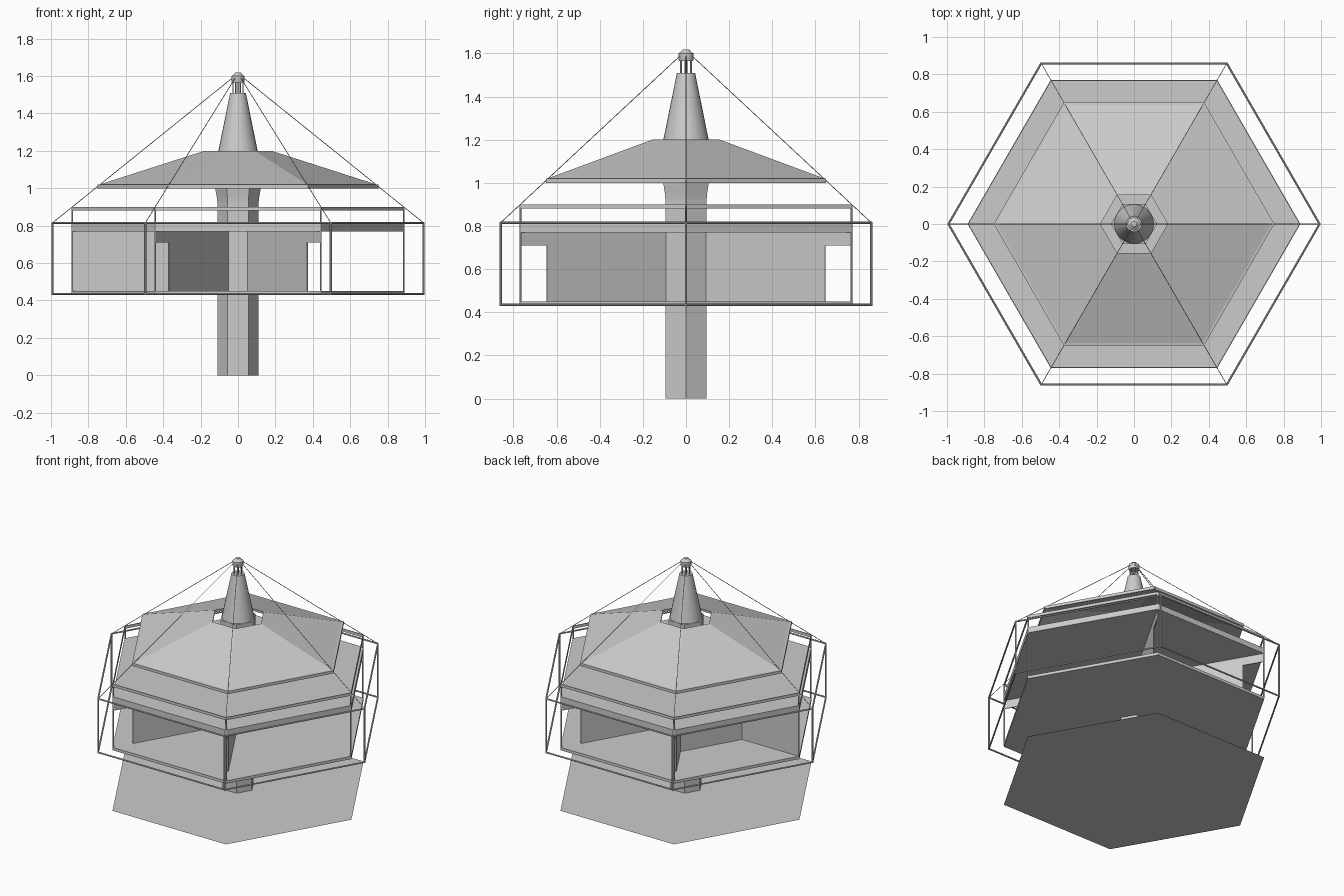
import bpy, bmesh
from math import cos, sin, pi, radians
from mathutils import Vector

if "Cube" in bpy.data.objects:
    bpy.data.objects.remove(bpy.data.objects["Cube"])


def make(name, bm, smooth=False):
    bmesh.ops.recalc_face_normals(bm, faces=bm.faces)
    me = bpy.data.meshes.new(name)
    bm.to_mesh(me)
    bm.free()
    ob = bpy.data.objects.new(name, me)
    bpy.context.collection.objects.link(ob)
    if smooth:
        bpy.ops.object.select_all(action='DESELECT')
        ob.select_set(True)
        bpy.context.view_layer.objects.active = ob
        bpy.ops.object.shade_smooth_by_angle(angle=radians(35))
    return ob


def polar(r, deg, z=0.0):
    return Vector((r * cos(radians(deg)), r * sin(radians(deg)), z))


def lathe(name, profile, sides=6, closed=False, caps=True, smooth=False):
    """Sweep an (r, z) profile around z with a given number of sides."""
    bm = bmesh.new()
    rings = [[bm.verts.new(polar(r, 360 * i / sides, z)) for i in range(sides)]
             for r, z in profile]
    pairs = list(zip(rings, rings[1:]))
    if closed:
        pairs.append((rings[-1], rings[0]))
    for a, b in pairs:
        for i in range(sides):
            j = (i + 1) % sides
            bm.faces.new((a[i], a[j], b[j], b[i]))
    if caps and not closed:
        bm.faces.new(rings[0])
        if len(rings) > 1:
            bm.faces.new(rings[-1])
    return make(name, bm, smooth)


def rods(name, segments, radius, sides=6):
    """Thin straight rods between pairs of points."""
    bm = bmesh.new()
    for a, b in segments:
        d = b - a
        mat = d.to_track_quat('Z', 'Y').to_matrix().to_4x4()
        mat.translation = (a + b) / 2
        bmesh.ops.create_cone(bm, cap_ends=True, segments=sides, radius1=radius,
                              radius2=radius, depth=d.length, matrix=mat)
    return make(name, bm)


def wall(name, start, end, outline, thick=0.006):
    """Upright panel; outline points are (fraction along, z)."""
    bm = bmesh.new()
    d = end - start
    n = Vector((-d.y, d.x, 0)).normalized() * thick / 2
    a = [bm.verts.new(start + d * t + n + Vector((0, 0, z))) for t, z in outline]
    b = [bm.verts.new(start + d * t - n + Vector((0, 0, z))) for t, z in outline]
    bm.faces.new(a)
    bm.faces.new(b)
    for i in range(len(a)):
        j = (i + 1) % len(a)
        bm.faces.new((a[i], a[j], b[j], b[i]))
    return make(name, bm)


R, RF = 0.89, 0.992          # house and outer frame radii
angles = range(0, 360, 60)

# Ground plate, floor and roof deck
lathe("ground_plate", [(R, 0)])
lathe("floor_slab", [(R, 0.43), (R, 0.45)])
lathe("roof_deck", [(R, 0.77), (R, 0.81)])

# Deck railing and corner posts
lathe("deck_rail", [(R, 0.88), (R, 0.90), (R - 0.006, 0.90), (R - 0.006, 0.88)], closed=True)
rods("corner_posts", [(polar(R - 0.004, a, 0.44), polar(R - 0.004, a, 0.89)) for a in angles], 0.005)

# Central mast, flaring under the roof
lathe("mast", [(0.11, 0), (0.11, 0.92), (0.113, 0.95), (0.12, 0.99), (0.123, 1.02), (0.123, 1.2)])

# Hexagonal roof shell
lathe("roof", [(0.18, 1.2), (0.735, 1.022), (0.75, 1.02), (0.75, 1.0), (0.738, 1.0), (0.18, 1.185)],
      closed=True)

# Round spire, its rods and cap
lathe("spire", [(0.105, 1.2), (0.042, 1.51)], sides=24, smooth=True)
rods("spire_rods", [(polar(0.027, a, 1.5), polar(0.027, a, 1.58)) for a in angles], 0.004)
rods("spire_core", [(Vector((0, 0, 1.5)), Vector((0, 0, 1.58)))], 0.008)
lathe("spire_cap", [(0.033, 1.565), (0.035, 1.57), (0.035, 1.6), (0.026, 1.605), (0.015, 1.618)],
      sides=16, smooth=True)

# Radial partition walls with a header reaching the outer edge
t = 0.745 / 0.885
notched = [(0.1, 0.45), (t, 0.45), (t, 0.71), (1, 0.71), (1, 0.77), (0.1, 0.77)]
for a in (60, 120, 240, 300):
    wall("partition_%d" % a, Vector(), polar(0.885, a), notched)
full = [(0, 0.45), (1, 0.45), (1, 0.77), (0, 0.77)]
wall("partition_180", polar(0.1, 180), polar(0.885, 180), full)
wall("closet_wall", polar(0.44, 180), polar(0.44, 120), full)

# Outer tube frame
frame = []
for a in angles:
    frame.append((polar(RF, a, 0.43), polar(RF, a, 0.815)))
    for z in (0.435, 0.815):
        frame.append((polar(RF, a, z), polar(RF, a + 60, z)))
rods("outer_frame", frame, 0.0055, 8)

# Suspension cables from the cap to the frame
rods("cables", [(polar(0.03, a, 1.59), polar(RF, a, 0.815)) for a in angles], 0.002)
